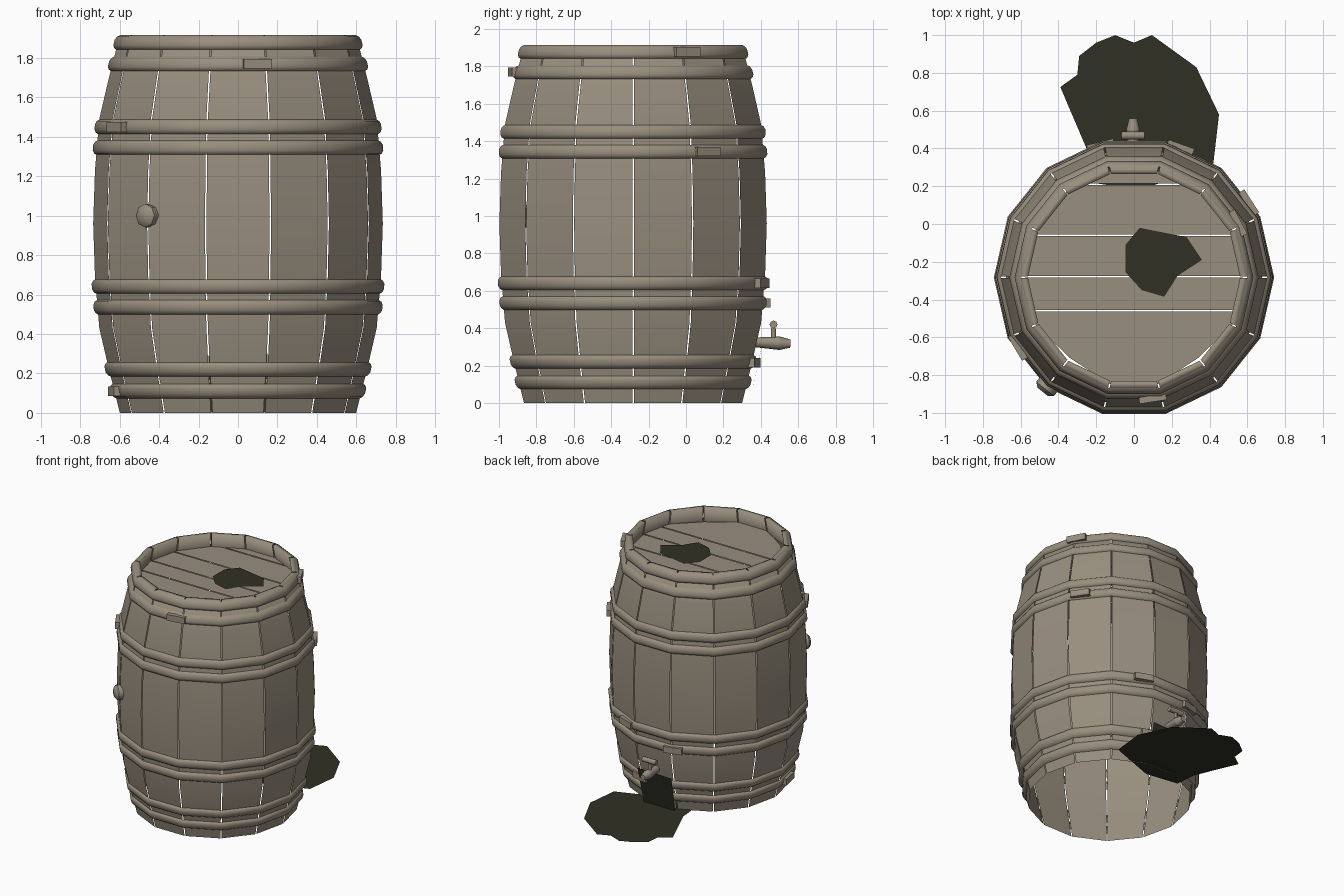
import bpy, bmesh, math
from mathutils import Matrix, Vector

if "Cube" in bpy.data.objects:
    bpy.data.objects.remove(bpy.data.objects["Cube"])

CY, N, STEP = -0.283, 14, 2 * math.pi / 14


def material(name, rgb):
    m = bpy.data.materials.new(name)
    m.diffuse_color = (*rgb, 1)
    m.use_nodes = True
    m.node_tree.nodes["Principled BSDF"].inputs["Base Color"].default_value = m.diffuse_color
    return m


WOOD = material("weathered_wood", (0.314, 0.271, 0.209))
OIL = material("dark_oil", (0.030, 0.030, 0.018))


def finish(name, bm, mat, angle=None, recalc=True):
    if recalc:
        bmesh.ops.recalc_face_normals(bm, faces=bm.faces)
    if angle:
        for f in bm.faces:
            f.smooth = True
        for e in bm.edges:
            if len(e.link_faces) == 2:
                e.smooth = e.calc_face_angle(0) < math.radians(angle)
    me = bpy.data.meshes.new(name)
    bm.to_mesh(me)
    bm.free()
    me.materials.append(mat)
    ob = bpy.data.objects.new(name, me)
    bpy.context.collection.objects.link(ob)
    return ob


# barrel outline: (z, radius)
PROFILE = [(0, .60), (.22, .655), (.43, .704), (.69, .726), (.96, .735),
           (1.23, .726), (1.49, .704), (1.70, .655), (1.915, .60)]


def radius(z):
    z = min(max(z, 0), 1.915)
    for (z0, r0), (z1, r1) in zip(PROFILE, PROFILE[1:]):
        if z <= z1:
            return r0 + (r1 - r0) * (z - z0) / (z1 - z0)


def polar(r, a, z):
    return Vector((r * math.cos(a), CY + r * math.sin(a), z))


# staves: open sheets with a rim cap and a short inner wall, thin gaps between
bm = bmesh.new()
section = PROFILE + [(1.915, .562), (1.79, .585)]
for i in range(N):
    rows = []
    for z, r in section:
        a, b = polar(r, i * STEP, z), polar(r, (i + 1) * STEP, z)
        t = (b - a).normalized() * 0.004
        rows.append((bm.verts.new(a + t), bm.verts.new(b - t)))
    for (a, b), (c, d) in zip(rows, rows[1:]):
        bm.faces.new((a, b, d, c))
finish("staves", bm, WOOD, 25, recalc=False)

# hoops: rounded bands following the barrel outline
HOOPS = [.11, .22, .535, .64, 1.345, 1.45, 1.77, 1.878]
for k, z in enumerate(HOOPS):
    bm = bmesh.new()
    rings = []
    for dz, bulge in ((-.036, 0), (-.029, .011), (-.014, .019), (.014, .019), (.029, .011), (.036, 0)):
        r = radius(z + dz) + bulge
        rings.append([bm.verts.new(polar(r, i * STEP, z + dz)) for i in range(N)])
    for p, q in zip(rings, rings[1:]):
        for i in range(N):
            j = (i + 1) % N
            bm.faces.new((p[i], p[j], q[j], q[i]))
    finish(f"hoop_{k + 1}", bm, WOOD, 25.2, recalc=False)

# lid planks: one polygon sliced into boards
LID_Z = 1.81
cuts = [-2, -.46, -.28, -.06, .21, 2]
for k, (lo, hi) in enumerate(zip(cuts, cuts[1:])):
    bm = bmesh.new()
    vs = []
    for i in range(N):
        r = .545 if i in (9, 12) else .578
        vs.append(bm.verts.new(polar(r, i * STEP, LID_Z)))
    bm.faces.new(vs)
    for y, n in ((lo + .004, -1), (hi - .004, 1)):
        bmesh.ops.bisect_plane(bm, geom=bm.verts[:] + bm.edges[:] + bm.faces[:],
                               plane_co=(0, y, 0), plane_no=(0, n, 0), clear_outer=True)
    finish(f"lid_plank_{k + 1}", bm, WOOD, recalc=False)


# flat oil patches
def patch(name, pts, z):
    bm = bmesh.new()
    bm.faces.new([bm.verts.new((x, y, z)) for x, y in pts])
    bm.normal_update()
    if bm.faces[:][0].normal.z < 0:
        bmesh.ops.reverse_faces(bm, faces=bm.faces)
    bmesh.ops.triangulate(bm, faces=bm.faces)
    finish(name, bm, OIL, recalc=False)


patch("ground_puddle", [(-.39, .725), (-.30, .79), (-.29, .89), (-.20, .96), (-.10, 1.0), (0, .96),
                        (.095, 1.0), (.33, .83), (.45, .58), (.42, .32), (.035, .18), (-.23, .22),
                        (-.245, .385)], .003)
patch("lid_puddle", [(.03, -.02), (.28, -.07), (.36, -.19), (.23, -.275), (.16, -.385),
                     (.04, -.35), (-.045, -.255), (-.045, -.11)], LID_Z + .006)

# oil running down the stave below the tap
bm = bmesh.new()
bm.faces.new([bm.verts.new(p) for p in ((.14, .338, .002), (-.14, .338, .002),
                                        (-.15, .402, .29), (.15, .405, .30))])
finish("oil_streak", bm, OIL, recalc=False)


# hoop clips: small boxes at given direction from the barrel axis
def clip(k, x, y, z):
    a = math.atan2(y, x)
    bm = bmesh.new()
    m = (Matrix.Translation(polar(radius(z) * .978 + .026, a, z))
         @ Matrix.Rotation(a, 4, 'Z') @ Matrix.Diagonal((.034, .145, .05, 1)))
    bmesh.ops.create_cube(bm, size=1, matrix=m)
    finish(f"hoop_clip_{k + 1}", bm, WOOD)


for k, c in enumerate([(.10, -.65, 1.77), (-.615, -.37, 1.45), (-.637, -.13, .11), (.565, .295, 1.878),
                       (.615, .40, 1.345), (.25, .70, .64), (-.18, .715, .535), (.15, .65, .215)]):
    clip(k, *c)


# round pieces along a direction
def rod(name, start, end, r1, r2, sides=8):
    s, e = Vector(start), Vector(end)
    bm = bmesh.new()
    m = Matrix.Translation((s + e) / 2) @ (e - s).to_track_quat('Z', 'Y').to_matrix().to_4x4()
    bmesh.ops.create_cone(bm, cap_ends=True, segments=sides, radius1=r1, radius2=r2,
                          depth=(e - s).length, matrix=m)
    finish(name, bm, WOOD, 50)


# bung on the barrel side
a = -math.pi / 2 - 1.5 * STEP
rod("bung", polar(.70, a, 1.0), polar(.755, a, 1.0), .06, .06)
rod("bung_cap", polar(.755, a, 1.0), polar(.775, a, 1.0), .06, .035)

# tap with T-shaped handle
rod("tap_body", (-.005, .37, .325), (-.005, .50, .32), .026, .036)
rod("tap_spout", (-.005, .50, .32), (-.005, .558, .318), .036, .022)
rod("tap_stem", (-.005, .468, .33), (-.005, .468, .40), .013, .013)
rod("tap_handle", (-.065, .468, .42), (.055, .468, .42), .021, .021)
